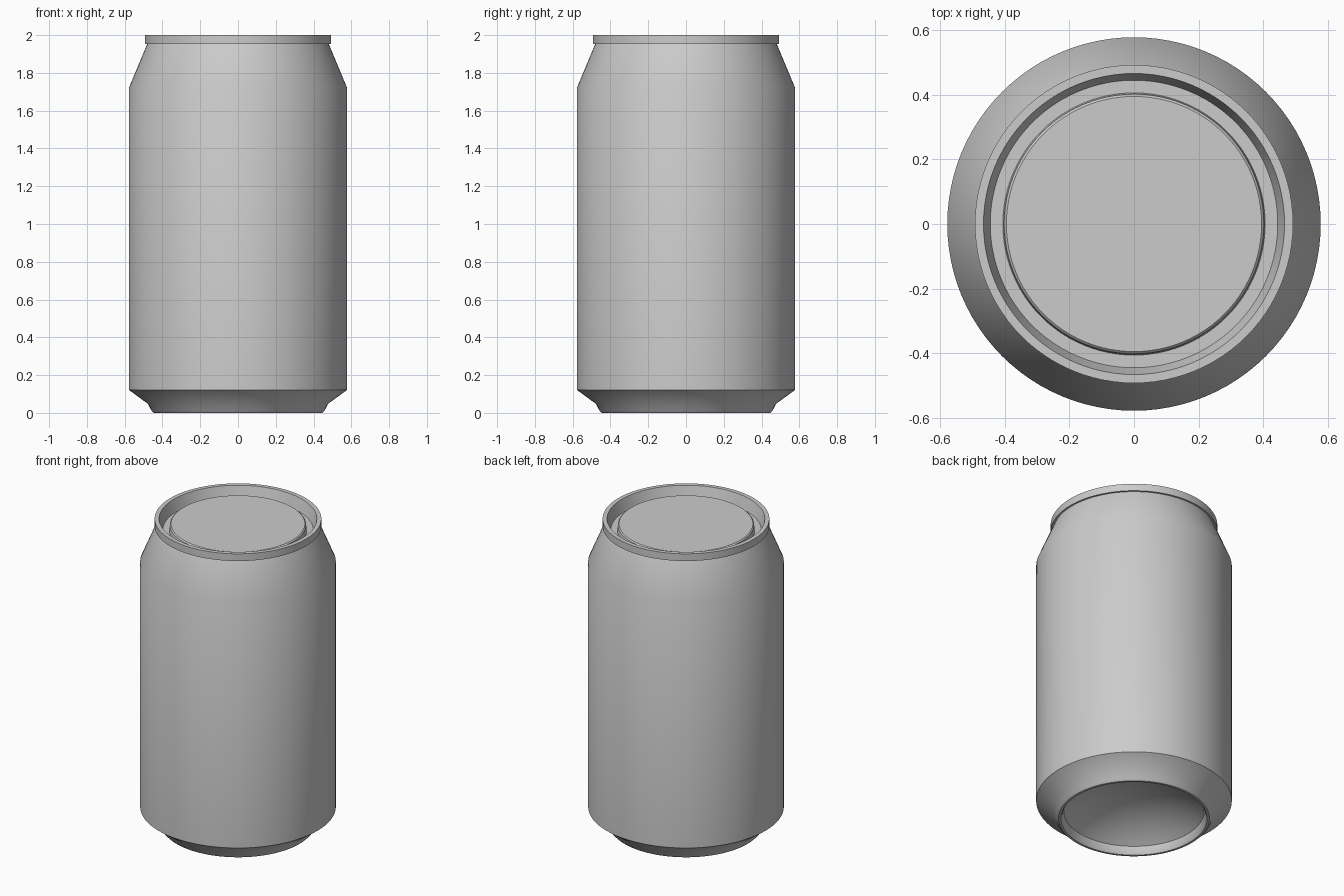
import bpy
import bmesh
import math

SEGMENTS = 96

cube = bpy.data.objects.get("Cube")
if cube:
    bpy.data.objects.remove(cube, do_unlink=True)

# Bare metal
metal = bpy.data.materials.new("grey metal")
metal.use_nodes = True
grey = (0.6, 0.6, 0.6, 1)
metal.diffuse_color = grey
metal.node_tree.nodes["Principled BSDF"].inputs["Base Color"].default_value = grey


def lathe(name, profile):
    """Revolve an (r, z) profile, listed from bottom to top along the outside."""
    bm = bmesh.new()
    verts = [bm.verts.new((r, 0, z)) for r, z in profile]
    edges = [bm.edges.new(pair) for pair in zip(verts, verts[1:])]
    bmesh.ops.spin(bm, geom=verts + edges, cent=(0, 0, 0), axis=(0, 0, 1),
                   angle=math.tau, steps=SEGMENTS, use_duplicate=False)
    bmesh.ops.remove_doubles(bm, verts=bm.verts, dist=0.0001)
    # Make every face point to the outer side of the profile
    (r0, z0), (r1, z1) = profile[0], profile[1]
    bm.faces.ensure_lookup_table()
    bmesh.ops.recalc_face_normals(bm, faces=bm.faces)
    bm.normal_update()
    first = min(bm.faces, key=lambda f: abs(f.calc_center_median().z - (z0 + z1) / 2)
                + abs(f.calc_center_median().xy.length - (r0 + r1) / 2))
    c = first.calc_center_median()
    radial = first.normal.xy.dot(c.xy.normalized())
    if radial * (z1 - z0) - first.normal.z * (r1 - r0) < 0:
        bmesh.ops.reverse_faces(bm, faces=bm.faces)
    mesh = bpy.data.meshes.new(name)
    bm.to_mesh(mesh)
    bm.free()
    obj = bpy.data.objects.new(name, mesh)
    mesh.materials.append(metal)
    bpy.context.collection.objects.link(obj)
    bpy.ops.object.select_all(action='DESELECT')
    obj.select_set(True)
    bpy.context.view_layer.objects.active = obj
    bpy.ops.object.shade_smooth_by_angle(angle=math.radians(30))
    return obj


# Concave bottom: a shallow spherical cap, from the crown out to its edge
edge_r, edge_z, depth = 0.415, 0.05, 0.14
sphere_r = (edge_r ** 2 + depth ** 2) / (2 * depth)
half = math.asin(edge_r / sphere_r)
dome = []
for i in range(13):
    a = half * i / 12
    dome.append((sphere_r * math.sin(a),
                 edge_z + depth - sphere_r * (1 - math.cos(a))))

# Body: dome, standing ring, lower chamfer, straight wall and tapered neck
lathe("can_body", dome + [
    (0.425, 0.01), (0.432, 0), (0.446, 0), (0.458, 0.012), (0.477, 0.048),
    (0.578, 0.122), (0.578, 1.72), (0.48, 1.955),
])

# Lid: rolled rim, sloping inner wall, groove and raised centre panel
lathe("can_lid", [
    (0.475, 1.953), (0.4925, 1.953), (0.4925, 2), (0.466, 2), (0.445, 1.925),
    (0.406, 1.925), (0.402, 1.96), (0.395, 1.967), (0, 1.967),
])
